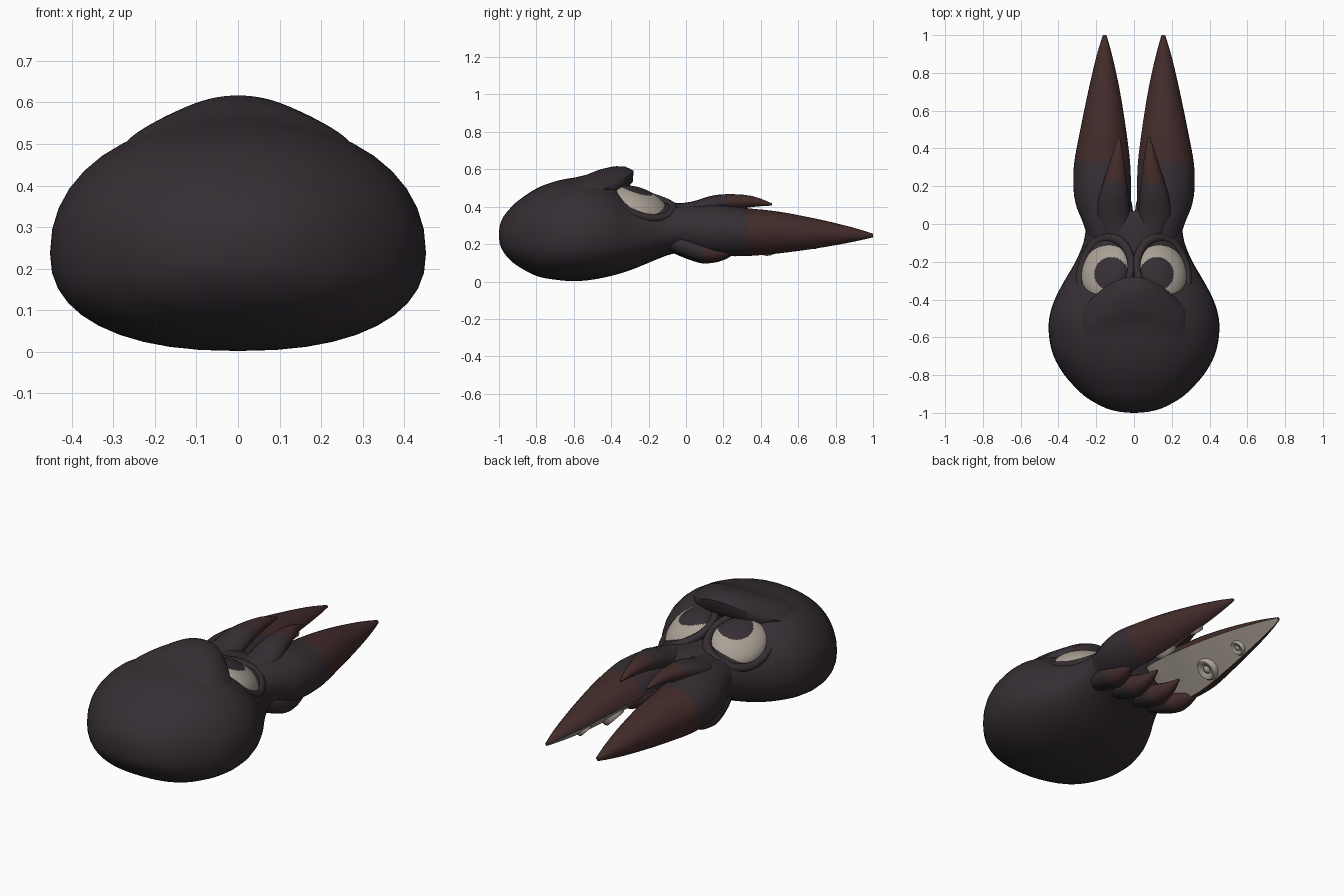
import bpy, bmesh, math
from mathutils import Vector, Matrix, Euler

if "Cube" in bpy.data.objects:
    bpy.data.objects.remove(bpy.data.objects["Cube"])


def material(name, rgb):
    m = bpy.data.materials.new(name)
    m.diffuse_color = (*rgb, 1)
    m.use_nodes = True
    m.node_tree.nodes["Principled BSDF"].inputs["Base Color"].default_value = m.diffuse_color
    return m


DARK = material("dark plum", (0.036, 0.027, 0.034))
MAROON = material("maroon", (0.056, 0.025, 0.024))
PALE = material("pale cream", (0.40, 0.355, 0.30))
MATS = [DARK, MAROON, PALE]


def finish(bm, name, angle=50):
    bmesh.ops.recalc_face_normals(bm, faces=bm.faces)
    me = bpy.data.meshes.new(name)
    bm.to_mesh(me)
    bm.free()
    for m in MATS:
        me.materials.append(m)
    ob = bpy.data.objects.new(name, me)
    bpy.context.collection.objects.link(ob)
    bpy.ops.object.select_all(action='DESELECT')
    ob.select_set(True)
    bpy.context.view_layer.objects.active = ob
    bpy.ops.object.shade_smooth_by_angle(angle=math.radians(angle))
    return ob


def loft(name, rings, rule=None, angle=50, caps=True):
    """Skin closed rings; rule(face centre, index round the ring) gives the material."""
    bm = bmesh.new()
    vs = [[bm.verts.new(p) for p in r] for r in rings]
    n = len(vs[0])
    for a, b in zip(vs, vs[1:]) if caps else zip(vs, vs[1:] + vs[:1]):
        for j in range(n):
            k = (j + 1) % n
            f = bm.faces.new((a[j], a[k], b[k], b[j]))
            if rule:
                f.material_index = rule(f.calc_center_median(), j)
    for i in (0, -1) if caps else ():
        f = bm.faces.new(vs[i])
        if rule:
            f.material_index = rule(f.calc_center_median(), 0)
    return finish(bm, name, angle)


def smooth_rows(rows, steps=4):
    """Catmull-Rom through the section rows."""
    out = []
    for i in range(len(rows) - 1):
        p = [rows[max(i - 1, 0)], rows[i], rows[i + 1], rows[min(i + 2, len(rows) - 1)]]
        for s in range(steps):
            t = s / steps
            out.append([0.5 * (2 * b + (c - a) * t + (2 * a - 5 * b + 4 * c - d) * t * t
                               + (3 * b - a - 3 * c + d) * t ** 3) for a, b, c, d in zip(*p)])
    return out + [list(rows[-1])]


# Body: y, half width, bottom, top
BODY = smooth_rows([
    (-1, .01, .24, .26), (-.995, .07, .20, .30), (-.98, .135, .165, .34), (-.95, .2, .125, .38),
    (-.9, .275, .083, .43), (-.8, .368, .03, .497), (-.7, .425, .01, .535), (-.6, .449, .002, .555),
    (-.5, .449, .01, .558), (-.4, .42, .03, .53), (-.3, .368, .06, .468), (-.2, .31, .10, .44),
    (-.1, .268, .14, .425), (0, .25, .165, .415), (.07, .22, .19, .39)])
TOP_E, LOW_E = .93, .86


def body_at(y):
    for a, b in zip(BODY, BODY[1:]):
        if a[0] <= y <= b[0]:
            t = (y - a[0]) / (b[0] - a[0])
            return [p + (q - p) * t for p, q in zip(a, b)]
    return BODY[-1]


def dome(x, w, zc, top):
    c = (abs(x) / w) ** (1 / TOP_E)
    return zc + (top - zc) * math.sqrt(1 - c * c) ** TOP_E


def body_ring(row, n=40):
    y, w, lo, hi = row
    zc = lo + .42 * (hi - lo)
    pts = []
    for i in range(n):
        c, s = math.cos(2 * math.pi * i / n), math.sin(2 * math.pi * i / n)
        e = TOP_E if s >= 0 else LOW_E
        pts.append((w * math.copysign(abs(c) ** e, c), y,
                    zc + (hi - zc if s > 0 else zc - lo) * math.copysign(abs(s) ** e, s)))
    return pts


loft("body", [body_ring(r) for r in BODY])

# Brow: hood that overhangs the eyes with a curved lip
HOOD = [(-.65, .547), (-.55, .567), (-.45, .6), (-.38, .615), (-.32, .612), (-.28, .59)]


def hood_height(y):
    for (a, p), (b, q) in zip(HOOD, HOOD[1:]):
        if y <= b:
            return p + (q - p) * (y - a) / (b - a)
    return HOOD[-1][1]


def hood_column(x):
    lip = -.28 - 2.3 * x * x
    fade = 1 - (abs(x) / .28) ** 2.2
    col = []
    for i in range(17):
        v = i / 16
        y = -.65 + (lip + .65) * v
        _, w, lo, hi = body_at(y)
        base = dome(x, w, lo + .42 * (hi - lo), hi)
        z = dome(x, body_at(min(y, -.4))[1], .23, hood_height(-.65 + .37 * v))
        t = min(1, v / .5)
        k = fade * t * t * (3 - 2 * t)
        col.append((x, y, base + (z - base) * k + .002 - .008 * (1 - k) ** 6))
    z = col[-1][2]
    drop = .05 * fade + .01
    return col + [(x, lip - .005, z - drop), (x, lip - .05, z - drop - .05), (x, -.6, .38)]


loft("brow", [hood_column(-.279 + .558 * i / 32) for i in range(33)])

# Eyes with pupils and raised rims that fold up at the arm side
for s, side in ((1, "right"), (-1, "left")):
    rot = Euler((math.radians(-22), math.radians(25 * s), 0)).to_matrix().to_4x4()
    place = Matrix.Translation((.15 * s, -.25, .415)) @ rot
    bm = bmesh.new()
    bmesh.ops.create_uvsphere(bm, u_segments=96, v_segments=72, radius=1)
    bm.transform(place @ Matrix.Diagonal((.135, .162, .07, 1)))
    for f in bm.faces:
        c = f.calc_center_median()
        pupil = math.hypot(c.x - .12 * s, c.y + .265) < .09
        f.material_index = 0 if pupil else 2
    finish(bm, side + "_eye")
    rim = []
    for i in range(48):
        a = 2 * math.pi * i / 48
        up = .035 * max(0, math.sin(a)) ** 2
        m = .02 + .2 * up
        rim.append([place @ Vector(((.147 + m * math.cos(b)) * math.cos(a),
                                    (.18 + m * math.cos(b)) * math.sin(a), up + m * math.sin(b)))
                    for b in (2 * math.pi * k / 12 for k in range(12))])
    loft(side + "_eye_rim", rim, caps=False)


# Arms: rows are y, centre x, centre z, radius x, radius z
def round_arm(name, rows, s, tip_y):
    rings = [[(s * (x + rx * math.cos(a)), y, z + rz * math.sin(a))
              for a in (2 * math.pi * k / 16 for k in range(16))]
             for y, x, z, rx, rz in smooth_rows(rows, 3)]
    loft(name, rings, lambda c, j: 1 if c.y > tip_y else 0)


LONG = smooth_rows([
    (-.12, .13, .29, .10, .10), (0, .15, .285, .118, .12), (.1, .16, .275, .147, .133),
    (.2, .166, .27, .155, .138), (.33, .166, .262, .15, .13), (.5, .161, .26, .123, .113),
    (.7, .157, .255, .086, .08), (.88, .156, .25, .045, .042), (1, .155, .246, .01, .01)])
ARC = 20


def long_ring(row, s):
    # round back with a flat face turned inward and down
    y, x, z, rx, rz = row
    a0, a1 = math.radians(-75), math.radians(165)
    uv = [(math.cos(a), math.sin(a)) for a in (a0 + (a1 - a0) * k / ARC for k in range(ARC + 1))]
    p, q = uv[-1], uv[0]
    uv += [(p[0] + (q[0] - p[0]) * t, p[1] + (q[1] - p[1]) * t) for t in (.25, .5, .75)]
    return [(s * (x + rx * u), y, z + rz * v) for u, v in uv]


def sucker(name, y, s, size):
    row = min(LONG, key=lambda r: abs(r[0] - y))
    _, x, z, rx, rz = row
    pos = Vector((s * (x - .14 * rx), y, z - .6 * rz))
    nor = Vector((-.7 * s, -.12, -.7)).normalized()
    m = Matrix.Translation(pos) @ nor.to_track_quat('Z', 'Y').to_matrix().to_4x4()
    prof = [(1.15, -.4), (1.1, .1), (.95, .3), (.75, .3), (.58, .15), (.4, .08),
            (.3, .2), (.05, .25)]
    rings = [[m @ Vector((size * r * math.cos(a), size * r * math.sin(a), size * h))
              for a in (2 * math.pi * k / 20 for k in range(20))] for r, h in prof]
    loft(name, rings, lambda c, j: 2)


for s, side in ((1, "right"), (-1, "left")):
    loft(side + "_long_arm", [long_ring(r, s) for r in LONG],
         lambda c, j: 2 if j >= ARC and c.y > .08 else (1 if c.y > .33 else 0), 35)
    for i, (y, size) in enumerate(((.43, .056), (.68, .038))):
        sucker(f"{side}_sucker_{i + 1}", y, s, size)
    round_arm(side + "_upper_arm", [
        (-.1, .08, .36, .06, .05), (.03, .11, .375, .088, .052), (.13, .108, .405, .08, .052),
        (.22, .1, .421, .063, .046), (.35, .087, .428, .034, .03), (.46, .08, .412, .006, .006)],
        s, .22)
    for name, x, spread, dz in (("inner", .07, .005, 0), ("outer", .19, .035, .008)):
        round_arm(f"{side}_{name}_lower_arm", [
            (-.13, x * .9, .22 + dz, .04, .04), (-.03, x, .19 + dz, .06, .055),
            (.07, x + spread * .4, .16 + dz, .066, .06), (.13, x + spread * .6, .15 + dz, .056, .052),
            (.2, x + spread * .8, .148 + dz, .036, .034), (.28, x + spread, .165 + dz, .006, .006)],
            s, .1)
